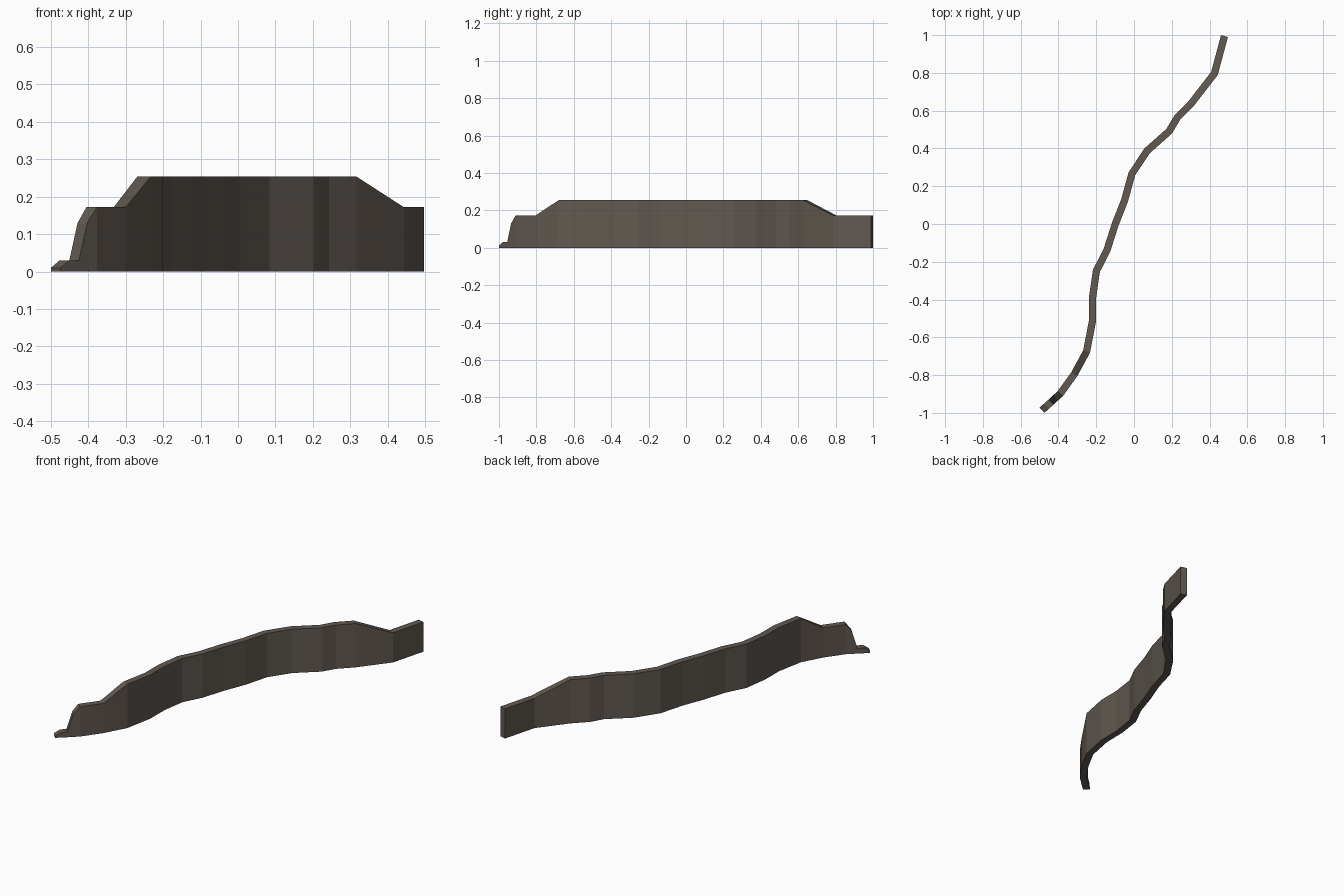
import bpy, bmesh
from mathutils import Vector

if "Cube" in bpy.data.objects:
    bpy.data.objects.remove(bpy.data.objects["Cube"])

WIDTH = 0.038

# wall centre line with the top height at each station: x, y, z
PATH = [(-0.487, -0.986, 0.010), (-0.464, -0.965, 0.030), (-0.438, -0.942, 0.030),
        (-0.416, -0.921, 0.130), (-0.391, -0.899, 0.172), (-0.316, -0.795, 0.172),
        (-0.251, -0.675, 0.254), (-0.220, -0.515, 0.254), (-0.219, -0.385, 0.254),
        (-0.199, -0.248, 0.254), (-0.143, -0.138, 0.254), (-0.100, -0.003, 0.254),
        (-0.050, 0.125, 0.254), (-0.011, 0.266, 0.254), (0.070, 0.388, 0.254),
        (0.187, 0.492, 0.254), (0.228, 0.562, 0.254), (0.302, 0.637, 0.254),
        (0.426, 0.797, 0.172), (0.479, 0.995, 0.172)]

stone = bpy.data.materials.new("dark brown stone")
stone.diffuse_color = (0.12, 0.10, 0.082, 1)
stone.use_nodes = True
stone.node_tree.nodes["Principled BSDF"].inputs["Base Color"].default_value = stone.diffuse_color

bm = bmesh.new()
pts = [Vector(p[:2]) for p in PATH]
rings = []
for i, p in enumerate(pts):
    # mitred cross-section: two bottom and two top corners
    a = (p - pts[max(i - 1, 0)]).normalized()
    b = (pts[min(i + 1, len(pts) - 1)] - p).normalized()
    t = (a + b).normalized()
    seg = a if i else b
    n = Vector((-t.y, t.x)) * (WIDTH / 2 / max(t.dot(seg), 0.5))
    z = PATH[i][2]
    l, r = p + n, p - n
    rings.append([bm.verts.new(v) for v in
                  ((l.x, l.y, 0), (r.x, r.y, 0), (r.x, r.y, z), (l.x, l.y, z))])

# skin between sections and close both ends
for s, e in zip(rings, rings[1:]):
    for k in range(4):
        bm.faces.new((s[k], s[(k + 1) % 4], e[(k + 1) % 4], e[k]))
bm.faces.new(rings[0])
bm.faces.new(rings[-1])
bmesh.ops.recalc_face_normals(bm, faces=bm.faces[:])

mesh = bpy.data.meshes.new("winding_wall")
bm.to_mesh(mesh)
bm.free()
mesh.materials.append(stone)
bpy.context.collection.objects.link(bpy.data.objects.new("winding_wall", mesh))
